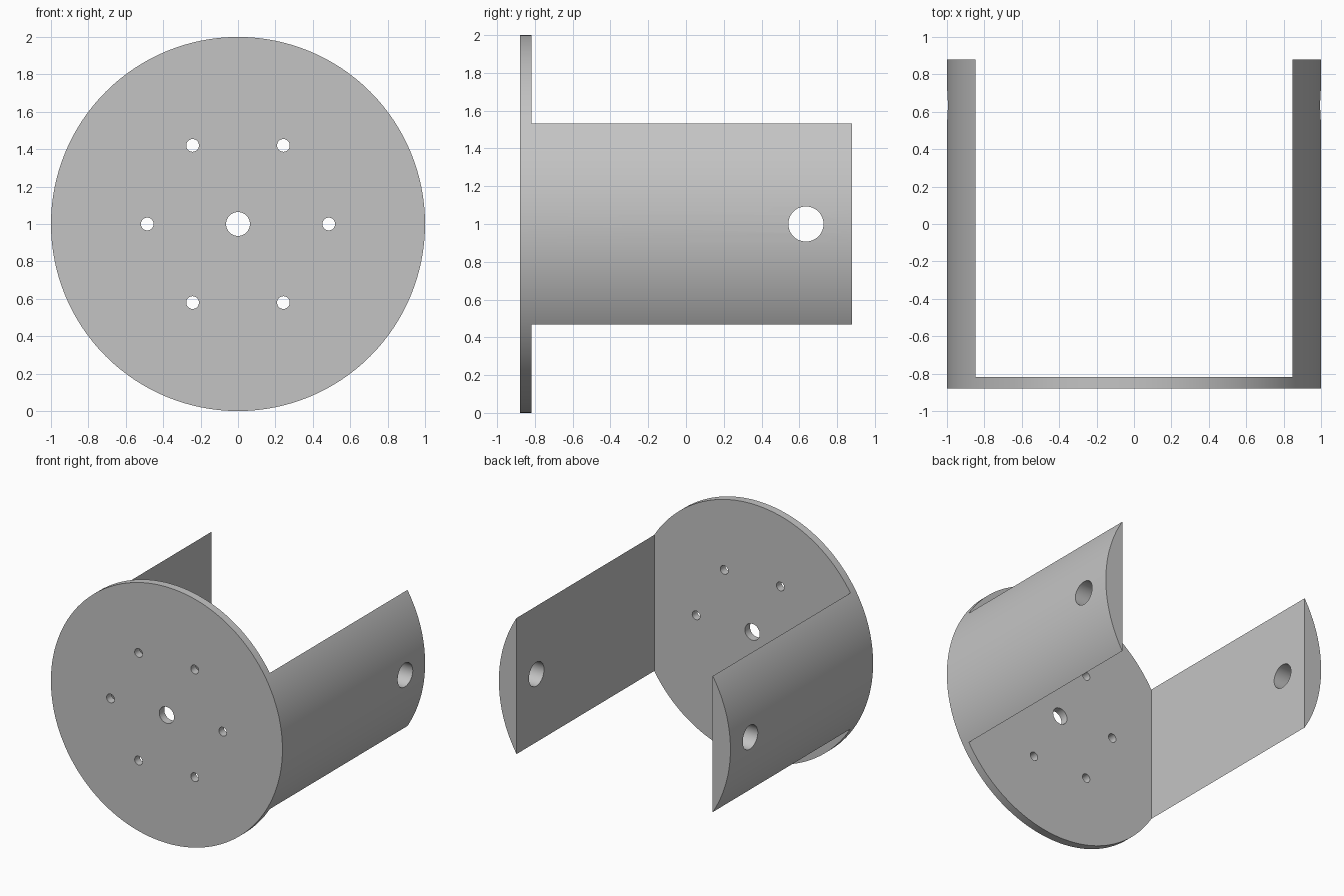
import bpy
import math

# Remove the default cube
if "Cube" in bpy.data.objects:
    bpy.data.objects.remove(bpy.data.objects["Cube"], do_unlink=True)

FRONT, BACK = -0.88, 0.88     # extent along y
PLATE = 0.062                 # thickness of the round plate
INNER = 0.847                 # half distance between the arms
MID = 1.0                     # height of the axis

grey = bpy.data.materials.new("plain_grey")
grey.use_nodes = True
colour = (0.55, 0.55, 0.55, 1)
grey.diffuse_color = colour
grey.node_tree.nodes["Principled BSDF"].inputs["Base Color"].default_value = colour


def cylinder(name, radius, depth, location, axis, sides):
    turn = (math.pi / 2, 0, 0) if axis == "Y" else (0, math.pi / 2, 0)
    bpy.ops.mesh.primitive_cylinder_add(vertices=sides, radius=radius, depth=depth,
                                        location=location, rotation=turn)
    ob = bpy.context.object
    ob.name = name
    ob.data.materials.append(grey)
    return ob


def cut(target, cutter):
    cutter.hide_render = True
    mod = target.modifiers.new(cutter.name, "BOOLEAN")
    mod.operation = "DIFFERENCE"
    mod.solver = "EXACT"
    mod.object = cutter
    bpy.ops.object.select_all(action="DESELECT")
    target.select_set(True)
    bpy.context.view_layer.objects.active = target
    bpy.ops.object.modifier_apply(modifier=mod.name)
    bpy.data.objects.remove(cutter, do_unlink=True)


# Solid round body that becomes the plate and its two arms
bracket = cylinder("round_bracket", 1, BACK - FRONT, (0, 0, MID), "Y", 128)

# Clear the space between the arms behind the plate
start, end = FRONT + PLATE, BACK + 0.2
bpy.ops.mesh.primitive_cube_add(size=1, location=(0, (start + end) / 2, MID))
slot = bpy.context.object
slot.name = "slot_cutter"
slot.scale = (2 * INNER, end - start, 3)
slot.data.materials.append(grey)
cut(bracket, slot)

# Centre hole and ring of six bolt holes through the plate
cut(bracket, cylinder("centre_cutter", 0.064, 0.4, (0, FRONT, MID), "Y", 48))
for i in range(6):
    a = i * math.pi / 3
    spot = (0.485 * math.cos(a), FRONT, MID + 0.485 * math.sin(a))
    cut(bracket, cylinder("bolt_cutter", 0.034, 0.4, spot, "Y", 32))

# Pivot hole through both arms
cut(bracket, cylinder("pivot_cutter", 0.093, 3, (0, 0.635, MID), "X", 48))

bpy.ops.object.shade_smooth_by_angle(angle=math.radians(25))
